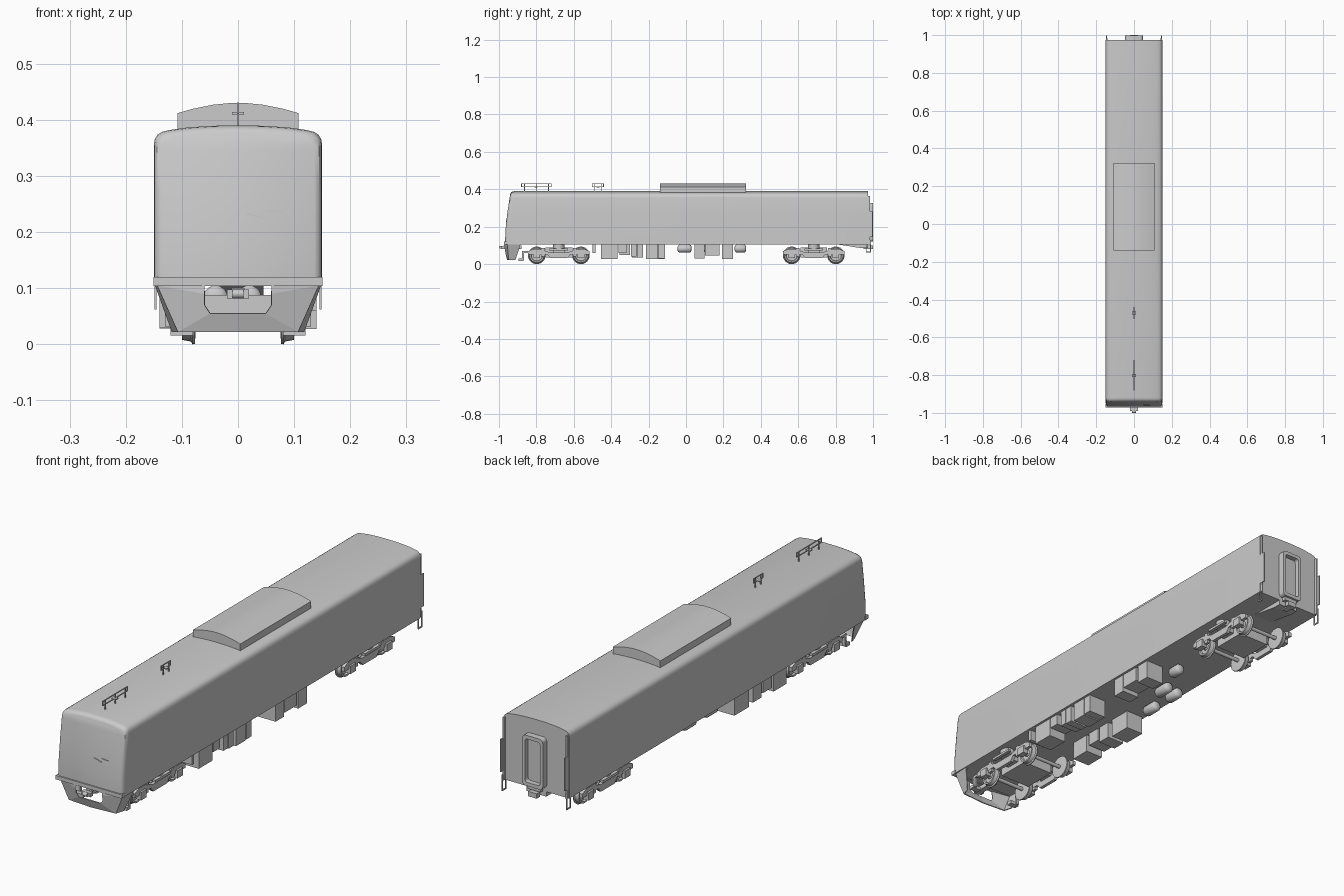
import bpy, bmesh, math
from mathutils import Vector

if "Cube" in bpy.data.objects:
    bpy.data.objects.remove(bpy.data.objects["Cube"])


def make(name, verts, faces, smooth=False):
    me = bpy.data.meshes.new(name)
    me.from_pydata(verts, [], faces)
    bm = bmesh.new()
    bm.from_mesh(me)
    bmesh.ops.recalc_face_normals(bm, faces=bm.faces)
    bm.to_mesh(me)
    bm.free()
    ob = bpy.data.objects.new(name, me)
    bpy.context.collection.objects.link(ob)
    if smooth:
        bpy.ops.object.select_all(action='DESELECT')
        ob.select_set(True)
        bpy.context.view_layer.objects.active = ob
        bpy.ops.object.shade_smooth_by_angle(angle=math.radians(35))
    return ob


def prism(name, pts, axis, a, b, smooth=False):
    """Extrude a 2D outline along axis 0 (yz outline) or 1 (xz outline)."""
    n = len(pts)
    put = (lambda p, t: (t, p[0], p[1])) if axis == 0 else (lambda p, t: (p[0], t, p[1]))
    v = [put(p, t) for t in (a, b) for p in pts]
    f = [tuple(range(n)), tuple(range(n, 2 * n))]
    f += [(i, (i + 1) % n, n + (i + 1) % n, n + i) for i in range(n)]
    return make(name, v, f, smooth)


def box(name, x0, x1, y0, y1, z0, z1):
    return prism(name, [(x0, z0), (x1, z0), (x1, z1), (x0, z1)], 1, y0, y1)


def revolve(name, prof, centre, axis, seg=24):
    """Revolve (offset, radius) points round a line through centre."""
    v, f, n = [], [], len(prof)
    for k in range(seg):
        c, s = math.cos(2 * math.pi * k / seg), math.sin(2 * math.pi * k / seg)
        for o, r in prof:
            d = (o, r * c, r * s) if axis == 0 else (r * c, o, r * s)
            v.append(Vector(centre) + Vector(d))
    for k in range(seg):
        m = (k + 1) % seg
        f += [(k * n + i, k * n + i + 1, m * n + i + 1, m * n + i) for i in range(n - 1)]
    f += [tuple(k * n for k in range(seg)), tuple(k * n + n - 1 for k in range(seg))]
    return make(name, v, f, True)


def mirror(ob):
    ob.modifiers.new('mirror', 'MIRROR')
    return ob


# Body shell: right half profile from the sill to the roof crown
half = [(.15, .105), (.15, .12), (.15, .18), (.15, .27), (.15, .355), (.1485, .365), (.144, .373),
        (.136, .3785), (.122, .382), (.09, .3865), (.045, .3895), (.012, .39)]
ring = half + [(-x, z) for x, z in reversed(half)]
N, H = len(ring), len(half)


def nose_y(z):
    return -.967 if z < .16 else -.967 + .026 * ((z - .16) / .22) ** 1.2


verts = []
for inset, d in [(0, None), (0, .022), (.0015, .012), (.006, .004), (.014, 0)]:
    for x, z in ring:
        zz = z - inset * max(0, (z - .3) / .09)
        y = .973 if d is None else nose_y(z) + d
        verts.append((x * (1 - inset / .15), y, zz))
faces = [tuple(range(N))]
for r in range(4):
    faces += [(r * N + i, r * N + (i + 1) % N, (r + 1) * N + (i + 1) % N, (r + 1) * N + i) for i in range(N)]
faces += [(4 * N + i, 4 * N + i + 1, 5 * N - 2 - i, 5 * N - 1 - i) for i in range(H - 1)]
make('body_shell', verts, faces, True)

# Sill band round the bottom of the cab
prism('cab_sill', [(-.151, .104), (.151, .104), (.151, .12), (-.151, .12)], 1, -.972, -.95)

# Cab skirt with coupler opening
sk = [(.148, -.885, .105), (.144, -.955, .105), (.06, -.97, .09), (.06, -.967, .07), (.05, -.965, .055),
      (0, -.965, .055), (0, -.956, .022), (.107, -.948, .022), (.118, -.912, .022), (.06, -.97, .105)]
skirt = make('cab_skirt', sk, [(0, 1, 7, 8), (1, 2, 3, 4, 7), (4, 5, 6, 7), (1, 9, 2)])
mirror(skirt)
skirt.modifiers.new('thickness', 'SOLIDIFY').thickness = .004

# Front coupler
box('coupler_shank', -.012, .012, -.975, -.88, .082, .1)
box('coupler_head', -.02, .02, -.99, -.972, .082, .098)
revolve('coupler_knuckle', [(-.01, .008), (.01, .008)], (0, -.992, .09), 0, 12)

# Windscreen wipers
for k, (x0, z0, x1, z1) in enumerate([(.015, .232, .05, .223), (.05, .237, .085, .235)]):
    y = nose_y(z0) - .002
    prism('wiper', [(x0, z0), (x1, z1), (x1, z1 + .002), (x0, z0 + .002)], 1, y, y + .006)

# Roof air conditioner
top = [(.108, .375), (.108, .412), (.08, .42), (.045, .427), (.015, .43)]
prism('roof_air_conditioner', top + [(-x, z) for x, z in reversed(top)], 1, -.14, .322, True)

# Roof aerials: rail loops on posts
for y0, y1, posts in [(-.882, -.72, (-.865, -.8, -.737)), (-.503, -.44, (-.49, -.453))]:
    for z in (.411, .428):
        box('aerial_rail', -.002, .002, y0, y1, z, z + .003)
    for y in (y0, y1 - .003) + posts:
        z = .411 if y in (y0, y1 - .003) else .385
        box('aerial_post', -.002, .002, y, y + .004, z, .43)
    m = (y0 + y1) / 2
    box('aerial_insulator', -.011, .011, m - .008, m + .008, .41, .414)

# Rear gangway: rounded frame with recessed door
def rounded(w, z0, z1, r):
    out = []
    for cx, cz, a in [(w - r, z0 + r, -90), (w - r, z1 - r, 0), (r - w, z1 - r, 90), (r - w, z0 + r, 180)]:
        for k in range(5):
            t = math.radians(a + k * 22.5)
            out.append((cx + r * math.cos(t), cz + r * math.sin(t)))
    return out


o, i = rounded(.047, .12, .328, .015), rounded(.034, .135, .313, .01)
n = len(o)
loops = [(o, .972), (o, .999), (i, .999), (i, .978)]
gv = [(x, y, z) for pts, y in loops for x, z in pts]
gf = [(r * n + k, r * n + (k + 1) % n, (r + 1) * n + (k + 1) % n, (r + 1) * n + k) for r in range(3) for k in range(n)]
make('gangway_frame', gv, gf + [tuple(range(3 * n, 4 * n))], True)

# Rear coupler and tray
prism('rear_tray', [(.80, .107), (.973, .107), (.973, .085), (.94, .085)], 0, -.045, .045)
box('rear_coupler', -.012, .012, .95, .985, .08, .1)
box('rear_coupler_head', -.02, .02, .98, 1.0, .08, .1)
box('gangway_foot', -.03, .03, .97, .99, .105, .122)

# Rear corner rails, guard plates and hanging steps
mirror(box('corner_rail', .141, .147, .97, .984, .106, .365))
mirror(box('corner_guard', .144, .148, .97, .998, .145, .28))
for y in (.962, .984):
    mirror(box('step_leg', .145, .149, y, y + .004, .062, .13))
mirror(box('step_bar', .145, .149, .962, .988, .062, .067))

# Bogies
frame = [(0, .032), (.045, .032), (.062, .052), (.165, .05), (.165, .068), (.14, .08), (.1, .08), (.07, .07), (.045, .062)]
outline = frame + [(-y, z) for y, z in reversed(frame[1:])]
wheel = [(0, .012), (0, .034), (.001, .046), (.005, .047), (.008, .042), (.024, .039), (.024, .032),
         (.016, .029), (.016, .014), (.026, .012)]
for c in (-.68, .683):
    mirror(prism('bogie_side_frame', [(c + y, z) for y, z in outline], 0, .108, .122))
    box('bogie_bolster', -.105, .105, c - .03, c + .03, .055, .085)
    box('traction_motor_case', -.07, .07, c - .072, c + .072, .035, .088)
    for s in (-1, 1):
        revolve('axle', [(-.11, .008), (.11, .008)], (0, c + s * .118, .047), 0, 12)
        mirror(revolve('wheel', wheel, (.076, c + s * .118, .047), 0))
        mirror(box('axle_box', .106, .13, c + s * .118 - .018, c + s * .118 + .018, .032, .064))
        mirror(box('axle_spring', .109, .121, c + s * .085 - .01, c + s * .085 + .01, .04, .085))
        # bolster air spring on each side
        bpy.ops.mesh.primitive_cylinder_add(vertices=20, radius=.03, depth=.028, location=(s * .1, c, .093))
        bpy.context.object.name = 'air_spring'
        bpy.ops.object.shade_smooth_by_angle()
    mirror(prism('bogie_damper', [(c - .05, .074), (c + .05, .074), (c + .05, .084), (c - .05, .084)], 0, .122, .136))

# Rail guards ahead of the front wheels
mirror(box('rail_guard_arm', .105, .117, -.872, -.84, .06, .07))
mirror(box('rail_guard_post', .105, .117, -.878, -.866, .02, .07))
mirror(box('rail_guard_plate', .08, .12, -.895, -.872, .016, .03))

# Underfloor equipment: (y start, y end, bottom) rows on each side
right_row = [(-.5, -.485, .06), (-.455, -.365, .027), (-.36, -.318, .06), (-.295, -.265, .04), (-.262, -.23, .036),
             (-.213, -.15, .028), (-.146, -.112, .03), (.045, .098, .03), (.102, .18, .045), (.192, .25, .028)]
left_row = [(-.455, -.37, .03), (-.355, -.3, .05), (-.29, -.235, .036), (-.21, -.115, .028)]
for s, row in ((1, right_row), (-1, left_row)):
    for y0, y1, z in row:
        xs = sorted((s * .06, s * .14))
        box('equipment_box', xs[0], xs[1], y0, y1, z, .106)

# Air tanks with domed ends
for x, y0, y1 in [(.02, .26, .322), (-.1, -.045, .03), (-.1, .095, .17), (-.04, .1, .18)]:
    r = .022
    prof = [(y0, .01), (y0 + .004, .018), (y0 + .01, r), (y1 - .01, r), (y1 - .004, .018), (y1, .01)]
    revolve('air_tank', prof, (x, 0, .083), 1, 20)
